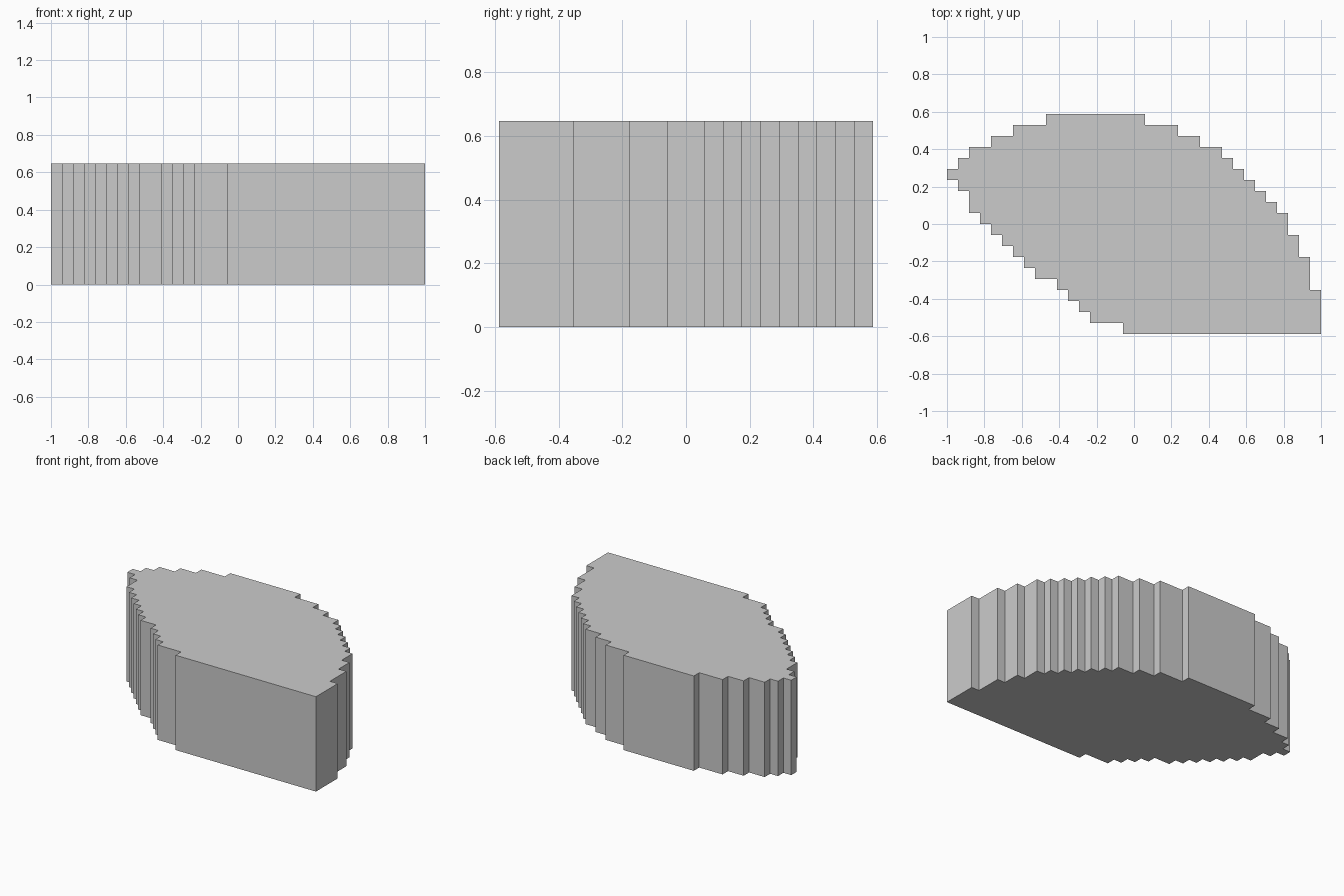
import bpy, bmesh

if "Cube" in bpy.data.objects:
    bpy.data.objects.remove(bpy.data.objects["Cube"])

CELL = 1 / 17          # the footprint sits on a square grid
HEIGHT = 11 * CELL

# Left and right edge of each one-cell row, front (-y) to back (+y)
left = [-1, -4, -5, -6, -7, -9, -10, -11, -12, -13,
        -14, -15, -15, -16, -17, -16, -15, -13, -11, -8]
right = [17] * 4 + [16] * 3 + [15] * 2 + [14] * 2 + [13, 12, 11, 10, 9, 8, 6, 4, 1]


def side(edges):
    """Stepped outline of one side, with straight runs merged."""
    pts = []
    for i, x in enumerate(edges):
        y = i - 10
        if pts and pts[-1][0] == x:
            pts[-1] = (x, y + 1)
        else:
            pts += [(x, y), (x, y + 1)]
    return pts


# Counter-clockwise outline: up the right side, down the left
outline = side(right) + side(left)[::-1]

# Stepped slab, extruded from the outline
bm = bmesh.new()
base = bm.faces.new([bm.verts.new((x * CELL, y * CELL, 0)) for x, y in outline])
ext = bmesh.ops.extrude_face_region(bm, geom=[base], use_keep_orig=True)
top = [g for g in ext["geom"] if isinstance(g, bmesh.types.BMVert)]
bmesh.ops.translate(bm, verts=top, vec=(0, 0, HEIGHT))
bmesh.ops.recalc_face_normals(bm, faces=bm.faces)

mesh = bpy.data.meshes.new("stepped_slab")
bm.to_mesh(mesh)
bm.free()
bpy.context.collection.objects.link(bpy.data.objects.new("stepped_slab", mesh))
